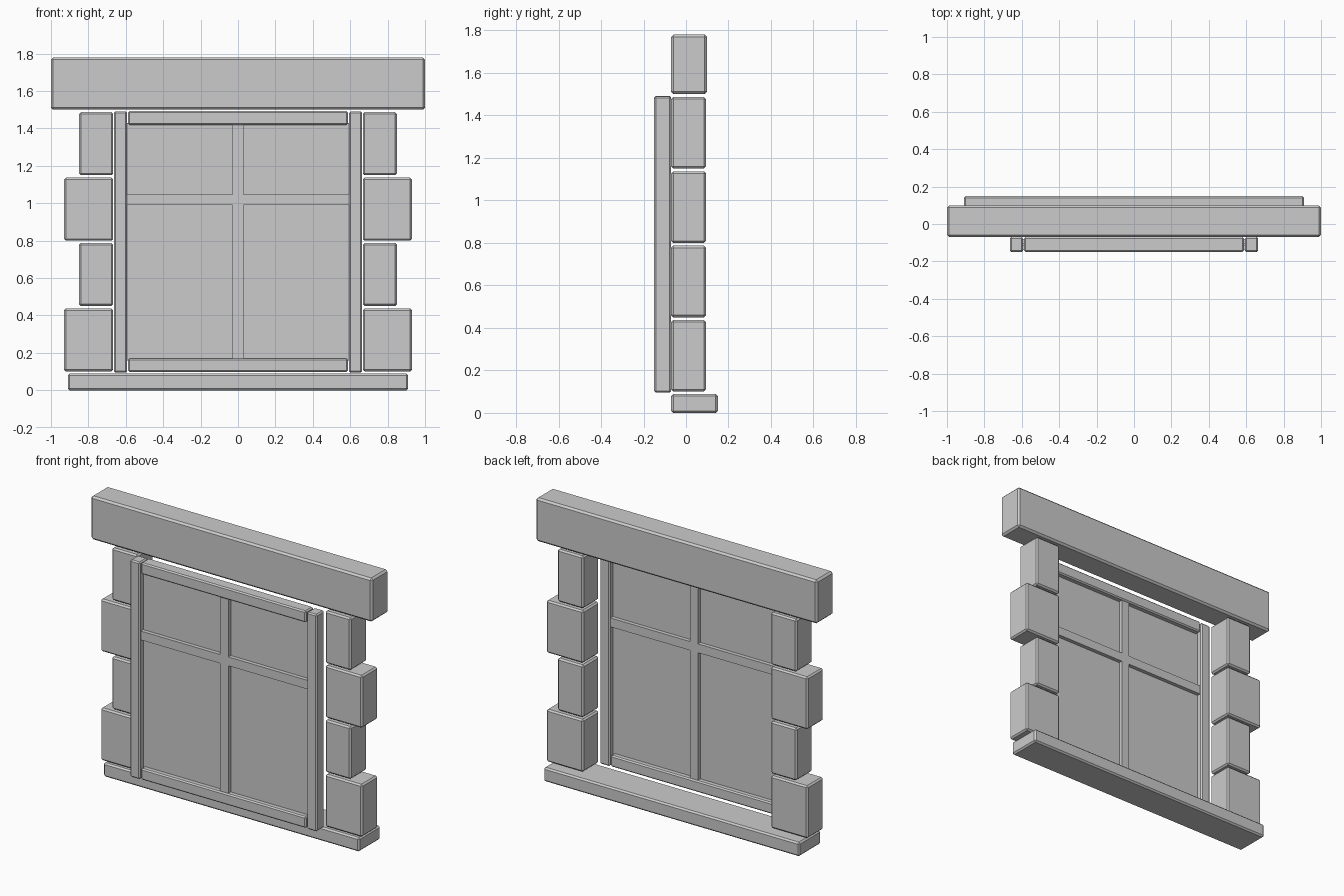
import bpy, bmesh

if "Cube" in bpy.data.objects:
    bpy.data.objects.remove(bpy.data.objects["Cube"])


def block(name, x, y, z, bevel=0.01):
    """Axis-aligned box given by (min, max) ranges, with chamfered edges."""
    bm = bmesh.new()
    bmesh.ops.create_cube(bm, size=1)
    for v in bm.verts:
        for i, (lo, hi) in enumerate((x, y, z)):
            v.co[i] = hi if v.co[i] > 0 else lo
    me = bpy.data.meshes.new(name)
    bm.to_mesh(me)
    bm.free()
    ob = bpy.data.objects.new(name, me)
    bpy.context.collection.objects.link(ob)
    if bevel:
        mod = ob.modifiers.new("chamfer", 'BEVEL')
        mod.width = bevel
        mod.segments = 1
    return ob


def sided(lo, hi, s):
    return tuple(sorted((lo * s, hi * s)))


# Stone lintel and sill
block("lintel", (-1.0, 1.0), (-0.07, 0.10), (1.50, 1.78), 0.012)
block("sill", (-0.91, 0.91), (-0.07, 0.15), (0.0, 0.09))

FRAME_Y = (-0.15, -0.07)
for side, s in (("left", -1), ("right", 1)):
    # Alternating long and short jamb stones
    for i in range(4):
        outer = 0.93 if i % 2 == 0 else 0.85
        z = 0.10 + 0.35 * i
        block(f"jamb_stone_{side}_{i + 1}", sided(0.667, outer, s),
              (-0.07, 0.094), (z, z + 0.337))
    # Upright frame posts
    block(f"frame_post_{side}", sided(0.593, 0.664, s), FRAME_Y, (0.095, 1.49), 0.008)

# Frame rails
block("frame_rail_bottom", (-0.587, 0.587), FRAME_Y, (0.097, 0.17), 0.008)
block("frame_rail_top", (-0.587, 0.587), FRAME_Y, (1.418, 1.492), 0.008)

# Glass pane in the middle of the frame depth
block("glass", (-0.594, 0.594), (-0.115, -0.105), (0.16, 1.43), 0)

# Glazing bars: one extruded cross profile
w, h, z0, z1, zb, zt = 0.029, 0.594, 0.16, 1.43, 0.99, 1.047
profile = [(-w, z0), (w, z0), (w, zb), (h, zb), (h, zt), (w, zt),
           (w, z1), (-w, z1), (-w, zt), (-h, zt), (-h, zb), (-w, zb)]
bm = bmesh.new()
face = bm.faces.new([bm.verts.new((x, -0.14, z)) for x, z in profile])
new = bmesh.ops.extrude_face_region(bm, geom=[face])["geom"]
bmesh.ops.translate(bm, vec=(0, 0.06, 0),
                    verts=[g for g in new if isinstance(g, bmesh.types.BMVert)])
bmesh.ops.recalc_face_normals(bm, faces=bm.faces)
me = bpy.data.meshes.new("glazing_bars")
bm.to_mesh(me)
bm.free()
bpy.context.collection.objects.link(bpy.data.objects.new("glazing_bars", me))
